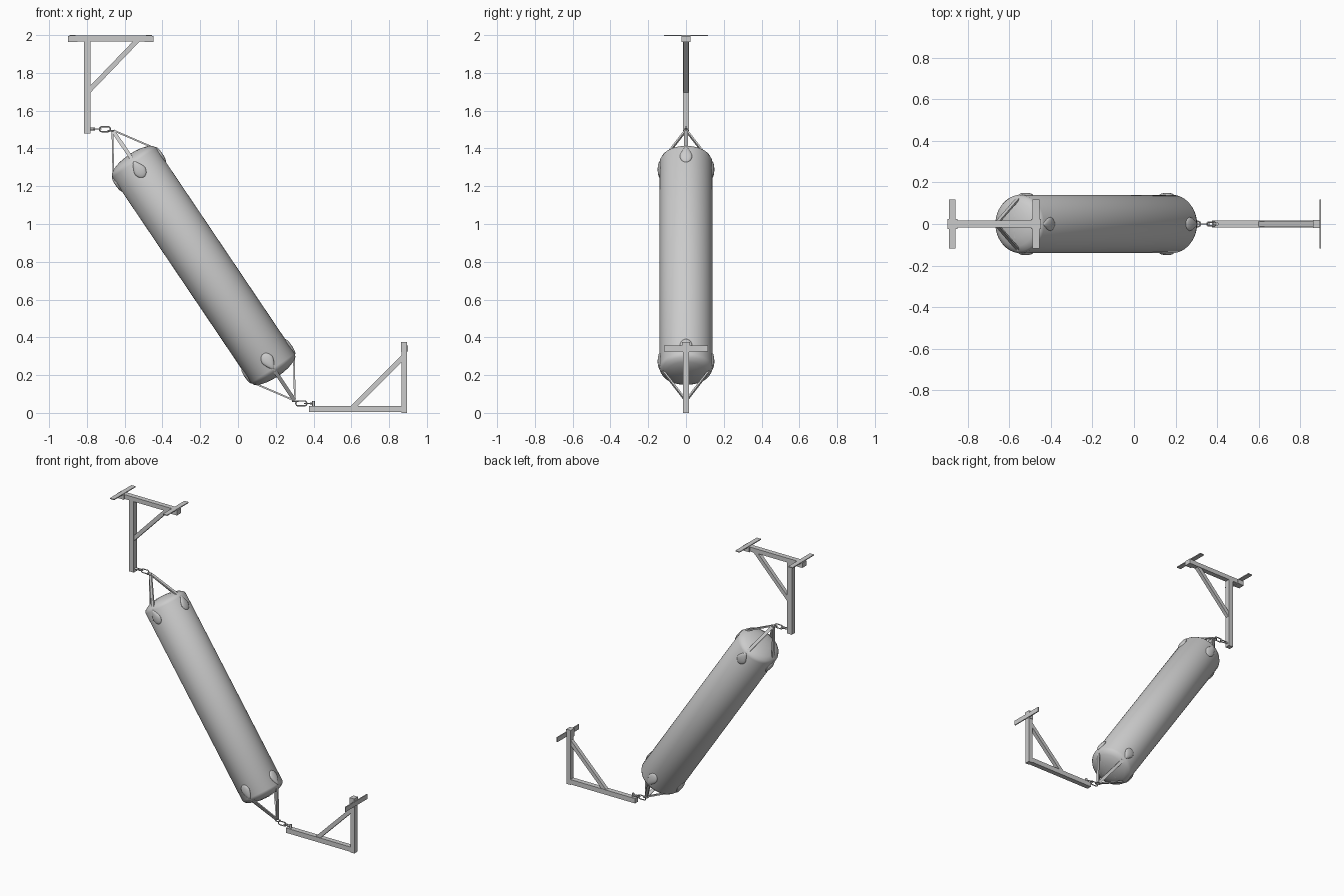
import bpy, bmesh, math
from mathutils import Vector, Matrix

if "Cube" in bpy.data.objects:
    bpy.data.objects.remove(bpy.data.objects["Cube"])


def make(name, bm, mat=Matrix(), smooth=False):
    bmesh.ops.recalc_face_normals(bm, faces=bm.faces)
    me = bpy.data.meshes.new(name)
    bm.to_mesh(me)
    bm.free()
    me.transform(mat)
    ob = bpy.data.objects.new(name, me)
    bpy.context.collection.objects.link(ob)
    if smooth:
        bpy.ops.object.select_all(action='DESELECT')
        ob.select_set(True)
        bpy.context.view_layer.objects.active = ob
        bpy.ops.object.shade_smooth_by_angle(angle=math.radians(35))
    return ob


def box(name, lo, hi):
    lo, hi = Vector(lo), Vector(hi)
    bm = bmesh.new()
    bmesh.ops.create_cube(bm, size=1)
    m = Matrix.Translation((lo + hi) / 2) @ Matrix.Diagonal((*(hi - lo), 1))
    return make(name, bm, m)


def bar(name, a, b, w, t, side, mat=Matrix(), sides=4):
    """Flat or round bar from a to b; w runs along the 'side' direction."""
    a, b = Vector(a), Vector(b)
    z = (b - a).normalized()
    y = z.cross(Vector(side)).normalized()
    x = y.cross(z)
    frame = Matrix((x, y, z)).transposed().to_4x4()
    bm = bmesh.new()
    if sides == 4:
        bmesh.ops.create_cube(bm, size=1)
    else:
        bmesh.ops.create_cone(bm, cap_ends=True, segments=sides, radius1=.5, radius2=.5, depth=1)
    m = mat @ Matrix.Translation((a + b) / 2) @ frame @ Matrix.Diagonal((w, t, (b - a).length, 1))
    return make(name, bm, m, sides > 4)


def link(name, centre, half, r, wire, flat):
    """Stadium-shaped chain link, long along x; flat = lies in the xz plane."""
    cu = bpy.data.curves.new(name, 'CURVE')
    cu.dimensions = '3D'
    cu.bevel_depth = wire
    cu.bevel_resolution = 2
    sp = cu.splines.new('POLY')
    n = 20
    sp.points.add(n - 1)
    for i, p in enumerate(sp.points):
        a = 2 * math.pi * (i + .5) / n
        x = r * math.cos(a) + math.copysign(half - r, math.cos(a))
        s = r * math.sin(a)
        off = Vector((x, 0, s) if flat else (x, s, 0))
        p.co = (*(Vector(centre) + off), 1)
    sp.use_cyclic_u = True
    ob = bpy.data.objects.new(name, cu)
    bpy.context.collection.objects.link(ob)


# bag frame: local z runs up the slanted axis
R, H = .14, .657
BAG = Matrix.Translation((-.182, 0, .781)) @ Matrix.Rotation(-.593, 4, 'Y')

# bag body: lathed cylinder with shallow domed ends
top = [(R * math.cos(a), H + .05 * math.sin(a)) for a in [math.radians(d) for d in (0, 20, 40, 60, 75, 90)]]
profile = [(-0.0 + r, -z) for r, z in reversed(top)] + top
bm = bmesh.new()
vs = [bm.verts.new((r, 0, z)) for r, z in profile]
es = [bm.edges.new(p) for p in zip(vs, vs[1:])]
bmesh.ops.spin(bm, geom=vs + es, cent=(0, 0, 0), axis=(0, 0, 1), angle=2 * math.pi, steps=48)
bmesh.ops.remove_doubles(bm, verts=bm.verts, dist=.0005)
make("bag_body", bm, BAG, True)

# four straps and reinforcement patches at each end
for end, flip in (("upper", Matrix()), ("lower", Matrix.Rotation(math.pi, 4, 'Y'))):
    for k in range(4):
        m = BAG @ flip @ Matrix.Rotation(k * math.pi / 2, 4, 'Z')
        bar(f"{end}_strap_{k}", (R + .001, 0, H - .012), (.004, 0, .858), .02, .009, (0, 1, 0), m)
        bm = bmesh.new()
        bmesh.ops.create_uvsphere(bm, u_segments=20, v_segments=12, radius=1)
        for v in bm.verts:
            taper = 1 - .45 * max(0, v.co.z + .2)
            v.co = Vector((R - .002 + .012 * v.co.x, .034 * v.co.y * taper, .613 + .049 * v.co.z))
        make(f"{end}_patch_{k}", bm, m, True)
        # dome seam
        bm = bmesh.new()
        rows = [[bm.verts.new((r, y, z + .0015)) for y in (-.003, .003)] for r, z in top]
        for p, q in zip(rows, rows[1:]):
            bm.faces.new((p[0], p[1], q[1], q[0]))
        make(f"{end}_dome_seam_{k}", bm, m)

# upper bracket
T = .017
box("upper_post", (-.815, -T, 1.48), (-.78, T, 1.97))
box("upper_beam", (-.89, -T, 1.967), (-.46, T, 1.997))
bar("upper_brace", (-.79, 0, 1.705), (-.53, 0, 1.975), .026, .026, (0, 1, 0))
for i, x in enumerate((-.875, -.472)):
    box(f"upper_clamp_{i}", (x - .024, -.023, 1.963), (x + .024, .023, 1.996))
    box(f"upper_plate_{i}", (x - .016, -.117, 1.994), (x + .016, .117, 2.0))

# lower bracket
box("lower_beam", (.375, -T, .004), (.87, T, .037))
box("lower_upright", (.865, -T, 0), (.895, T, .37))
bar("lower_brace", (.605, 0, .025), (.88, 0, .30), .026, .026, (0, 1, 0))
box("lower_clamp", (.862, -.02, .322), (.896, .02, .376))
box("lower_plate", (.893, -.117, .325), (.9, .117, .357))

# chain fittings
bar("upper_eye_bolt", (-.785, 0, 1.503), (-.757, 0, 1.503), .014, .014, (0, 1, 0), sides=12)
link("upper_eye", (-.745, 0, 1.503), .02, .009, .0035, False)
link("upper_link", (-.705, 0, 1.502), .029, .013, .0035, True)
link("upper_ring", (-.672, 0, 1.494), .016, .013, .0035, False)
link("lower_ring", (.304, 0, .062), .016, .013, .0035, False)
link("lower_link", (.335, 0, .05), .029, .013, .0035, True)
link("lower_eye", (.372, 0, .05), .02, .009, .0035, False)
bar("lower_eye_rod", (.38, 0, .05), (.402, 0, .05), .012, .012, (0, 1, 0), sides=12)
bar("lower_eye_bolt", (.4, 0, .03), (.4, 0, .062), .014, .014, (0, 1, 0), sides=12)
